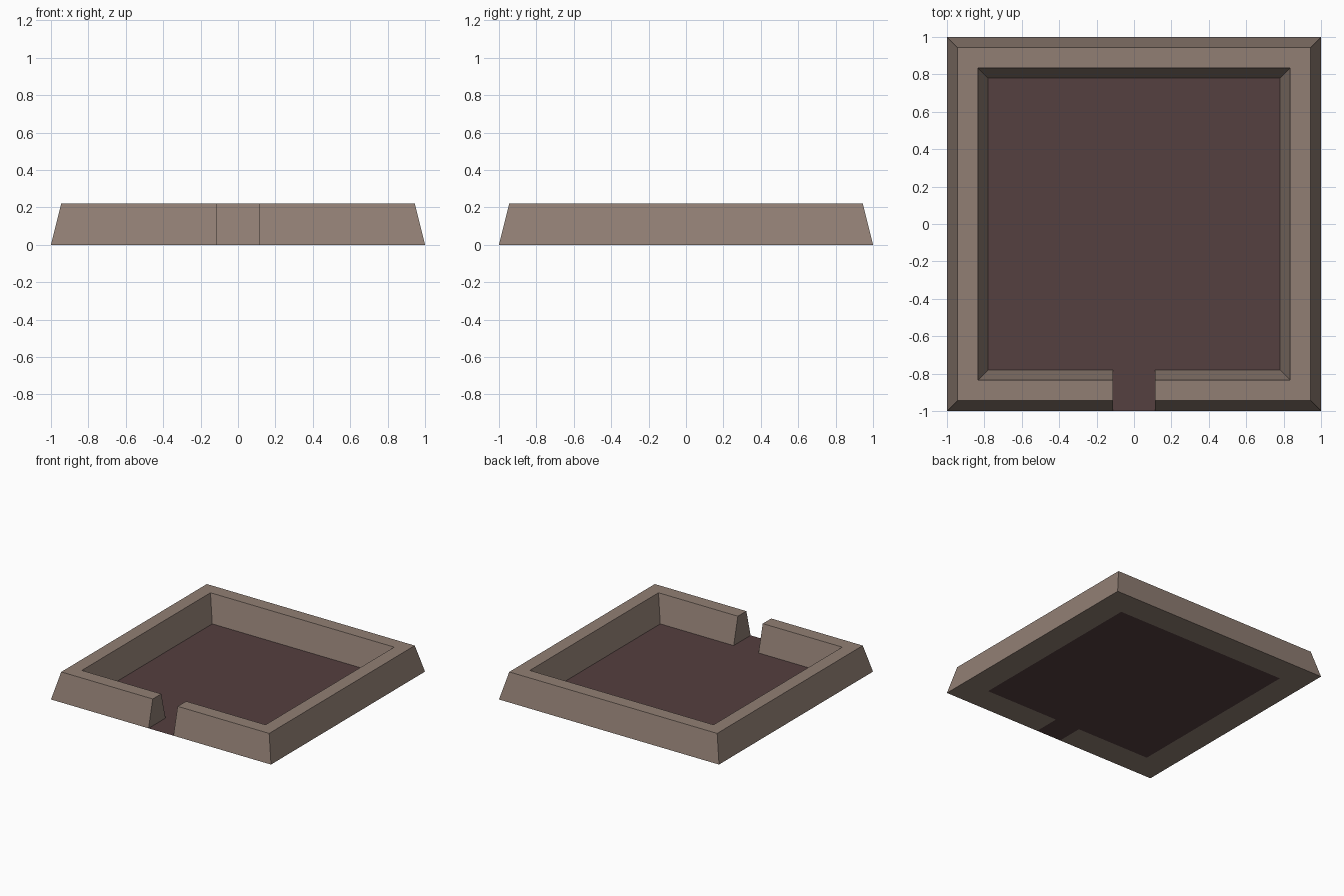
import bpy, bmesh

if "Cube" in bpy.data.objects:
    bpy.data.objects.remove(bpy.data.objects["Cube"])

GAP = 0.113          # half width of the entrance
HEIGHT = 0.22
BASE = 0.22          # wall thickness at the ground


def material(name, rgb):
    m = bpy.data.materials.new(name)
    m.diffuse_color = (*rgb, 1.0)
    m.use_nodes = True
    m.node_tree.nodes["Principled BSDF"].inputs["Base Color"].default_value = m.diffuse_color
    return m


def finish(name, bm, mat):
    mesh = bpy.data.meshes.new(name)
    bm.to_mesh(mesh)
    bm.free()
    mesh.materials.append(mat)
    obj = bpy.data.objects.new(name, mesh)
    bpy.context.collection.objects.link(obj)
    return obj


stone = material("tan stone", (0.283, 0.212, 0.175))
earth = material("dark brown floor", (0.089, 0.050, 0.050))

# Perimeter wall: tapered section swept round a square, mitred at corners
profile = [(0, 0), (0.055, HEIGHT), (0.165, HEIGHT), (BASE, 0)]  # inset, z
corners = [(1, -1), (1, 1), (-1, 1), (-1, -1)]
bm = bmesh.new()
rings = [[bm.verts.new((GAP, d - 1, z)) for d, z in profile]]
for sx, sy in corners:
    rings.append([bm.verts.new((sx * (1 - d), sy * (1 - d), z)) for d, z in profile])
rings.append([bm.verts.new((-GAP, d - 1, z)) for d, z in profile])
for a, b in zip(rings, rings[1:]):
    for i in range(4):
        j = (i + 1) % 4
        bm.faces.new((a[i], b[i], b[j], a[j]))
bm.faces.new(rings[0])
bm.faces.new(rings[-1][::-1])
bmesh.ops.recalc_face_normals(bm, faces=bm.faces)
finish("perimeter_wall", bm, stone)

# Floor: courtyard square with a strip through the entrance
s = 1 - BASE
outline = [(-GAP, -1), (GAP, -1), (GAP, -s), (s, -s), (s, s), (-s, s), (-s, -s), (-GAP, -s)]
bm = bmesh.new()
bm.faces.new([bm.verts.new((x, y, 0)) for x, y in outline])
finish("courtyard_floor", bm, earth)
